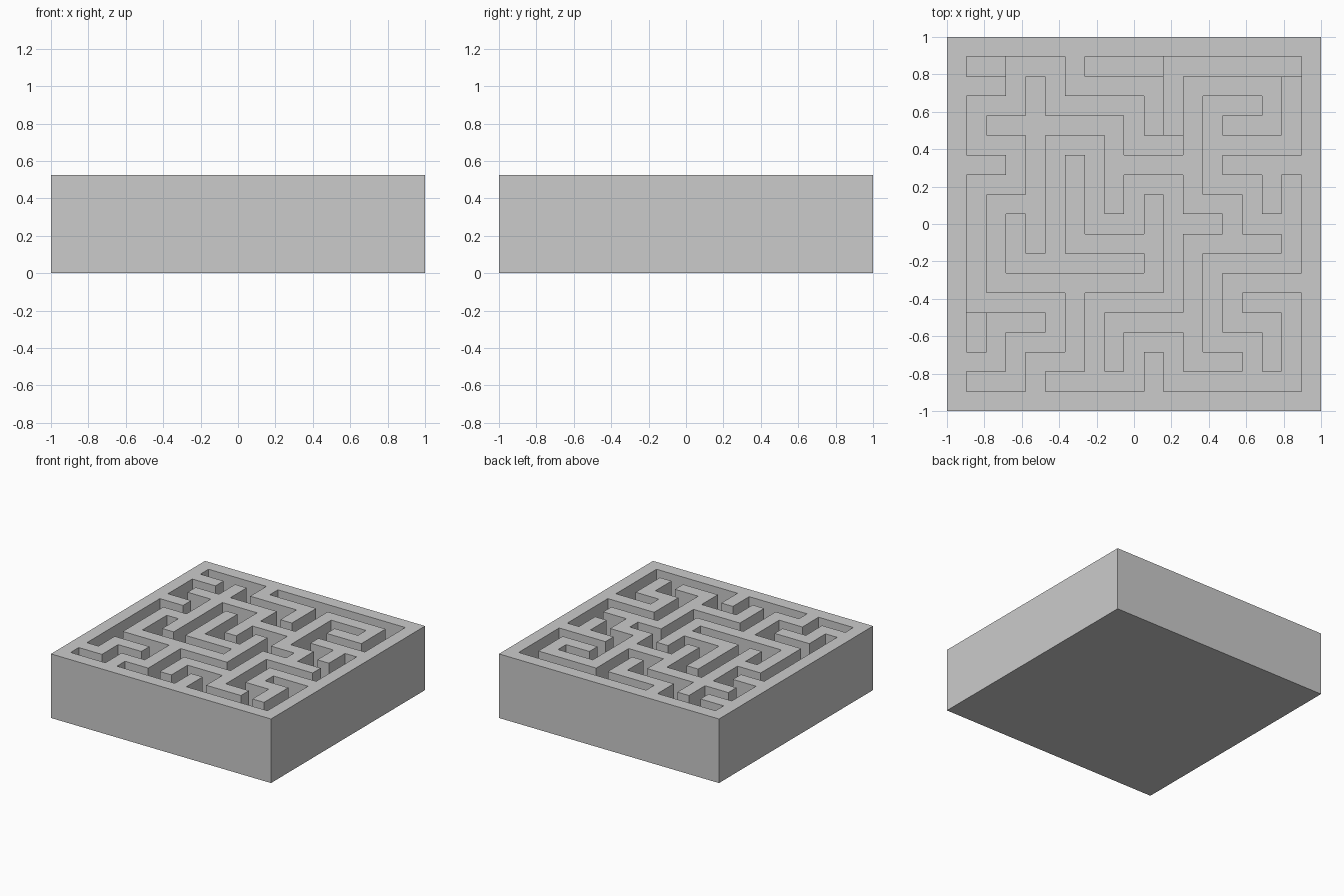
import bpy
import bmesh

if "Cube" in bpy.data.objects:
    bpy.data.objects.remove(bpy.data.objects["Cube"])

N = 19                 # wall and corridor squares per side
U = 2.0 / N            # square size
TOP = 5                # block height in squares

# Plan from back to front: '#' is wall, digits are corridor floor levels
PLAN = [
    "###################",
    "#22111#33332222222#",
    "###1#1#####2#####1#",
    "#111#11111#2#111#1#",
    "#1#######1#2#1###1#",
    "#111#111#111#11111#",
    "###1#1#1#####1#####",
    "#111#1#1#111#111#1#",
    "#1###1#1#1#1###1#1#",
    "#1#1#1#111#111#111#",
    "#1#1#1#####1#####1#",
    "#1#1111111#1#11111#",
    "#1#########1#1#####",
    "#11111#11111#1#111#",
    "#2###1#1#####1###1#",
    "#2#111#1#111#111#1#",
    "###1###1#1#1###1#1#",
    "#111#11111#1111111#",
    "###################",
]


def level(i, j):
    """Surface level of a square; zero outside the block."""
    if not (0 <= i < N and 0 <= j < N):
        return 0
    c = PLAN[j][i]
    return TOP if c == "#" else int(c)


bm = bmesh.new()


def quad(*pts):
    bm.faces.new([bm.verts.new((x * U - 1, 1 - y * U, z * U)) for x, y, z in pts])


for j in range(N):
    for i in range(N):
        h = level(i, j)
        # wall top or corridor floor, and underside
        quad((i, j, h), (i, j + 1, h), (i + 1, j + 1, h), (i + 1, j, h))
        quad((i, j, 0), (i + 1, j, 0), (i + 1, j + 1, 0), (i, j + 1, 0))
        # upright faces down to each lower neighbour
        sides = [(-1, 0, (i, j), (i, j + 1)), (1, 0, (i + 1, j + 1), (i + 1, j)),
                 (0, 1, (i, j + 1), (i + 1, j + 1)), (0, -1, (i + 1, j), (i, j))]
        for di, dj, a, b in sides:
            for k in range(level(i + di, j + dj), h):
                quad((*a, k), (*b, k), (*b, k + 1), (*a, k + 1))

bmesh.ops.remove_doubles(bm, verts=bm.verts, dist=1e-4)
mesh = bpy.data.meshes.new("maze_block")
bm.to_mesh(mesh)
bm.free()

# One plain grey for the whole block
grey = bpy.data.materials.new("grey")
grey.diffuse_color = (0.6, 0.6, 0.6, 1)
grey.use_nodes = True
grey.node_tree.nodes["Principled BSDF"].inputs["Base Color"].default_value = grey.diffuse_color
mesh.materials.append(grey)

block = bpy.data.objects.new("maze_block", mesh)
bpy.context.collection.objects.link(block)
